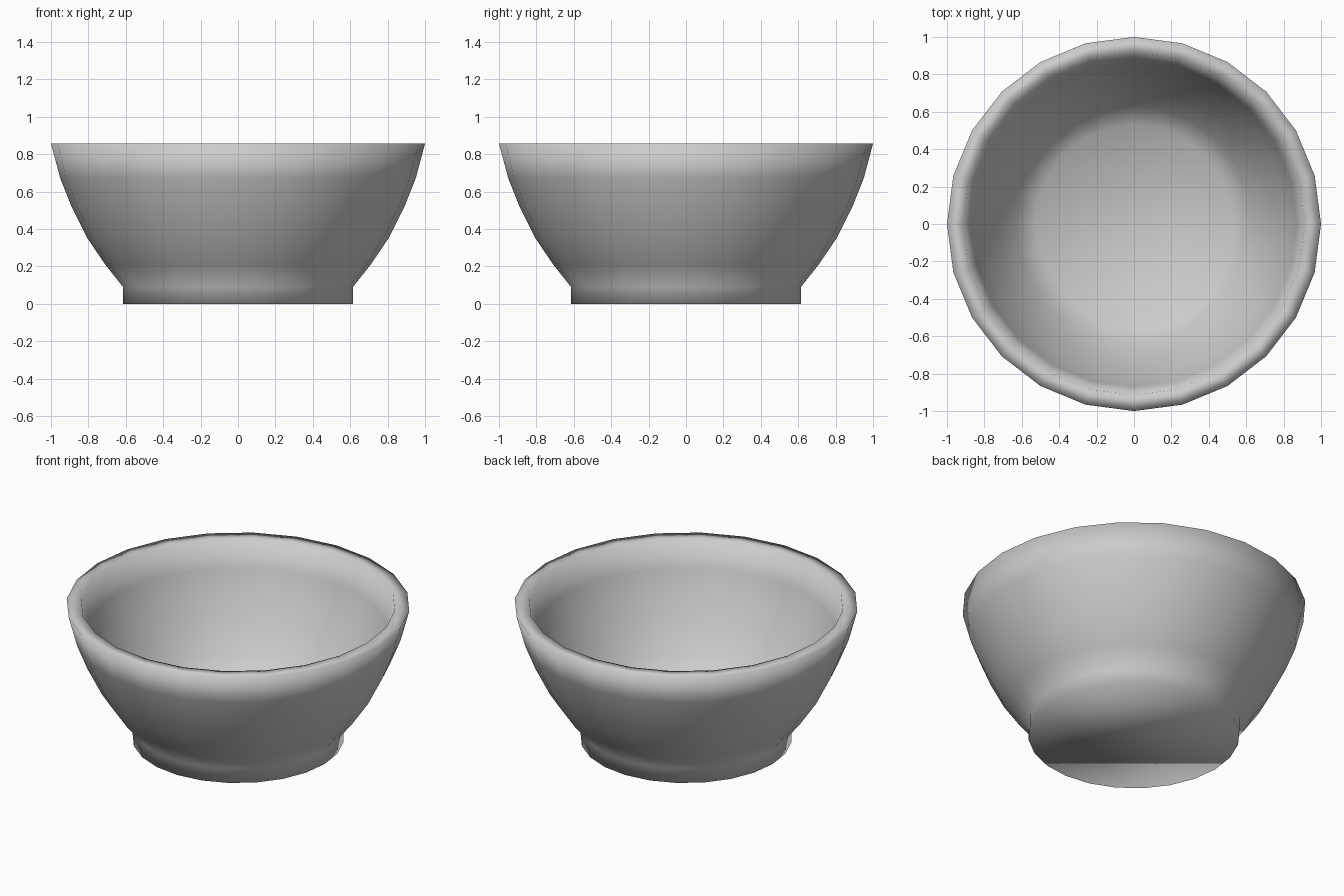
import bpy, bmesh, math

if "Cube" in bpy.data.objects:
    bpy.data.objects.remove(bpy.data.objects["Cube"])

SIDES = 24
# Profile from the foot centre, up the outside, over the rim, down to the inner floor
PROFILE = [(0.615, 0.0), (0.615, 0.09), (0.71, 0.21), (0.805, 0.35), (0.89, 0.52),
           (0.95, 0.67), (1.0, 0.857), (0.915, 0.857), (0.87, 0.69), (0.81, 0.545),
           (0.73, 0.39), (0.63, 0.24), (0.53, 0.15)]

bm = bmesh.new()
rings = []
for r, z in PROFILE:
    rings.append([bm.verts.new((r * math.cos(2 * math.pi * i / SIDES),
                                r * math.sin(2 * math.pi * i / SIDES), z))
                  for i in range(SIDES)])

# Bowl wall
for a, b in zip(rings, rings[1:]):
    for i in range(SIDES):
        j = (i + 1) % SIDES
        bm.faces.new((a[i], a[j], b[j], b[i]))

# Underside and inner floor
bm.faces.new(rings[0][::-1])
bm.faces.new(rings[-1])
for f in bm.faces:
    f.smooth = True

mesh = bpy.data.meshes.new("bowl")
bm.to_mesh(mesh)
bm.free()
bowl = bpy.data.objects.new("bowl", mesh)
bpy.context.collection.objects.link(bowl)

# Plain grey
grey = bpy.data.materials.new("light grey")
grey.diffuse_color = (0.6, 0.6, 0.6, 1)
grey.use_nodes = True
grey.node_tree.nodes["Principled BSDF"].inputs["Base Color"].default_value = grey.diffuse_color
mesh.materials.append(grey)
